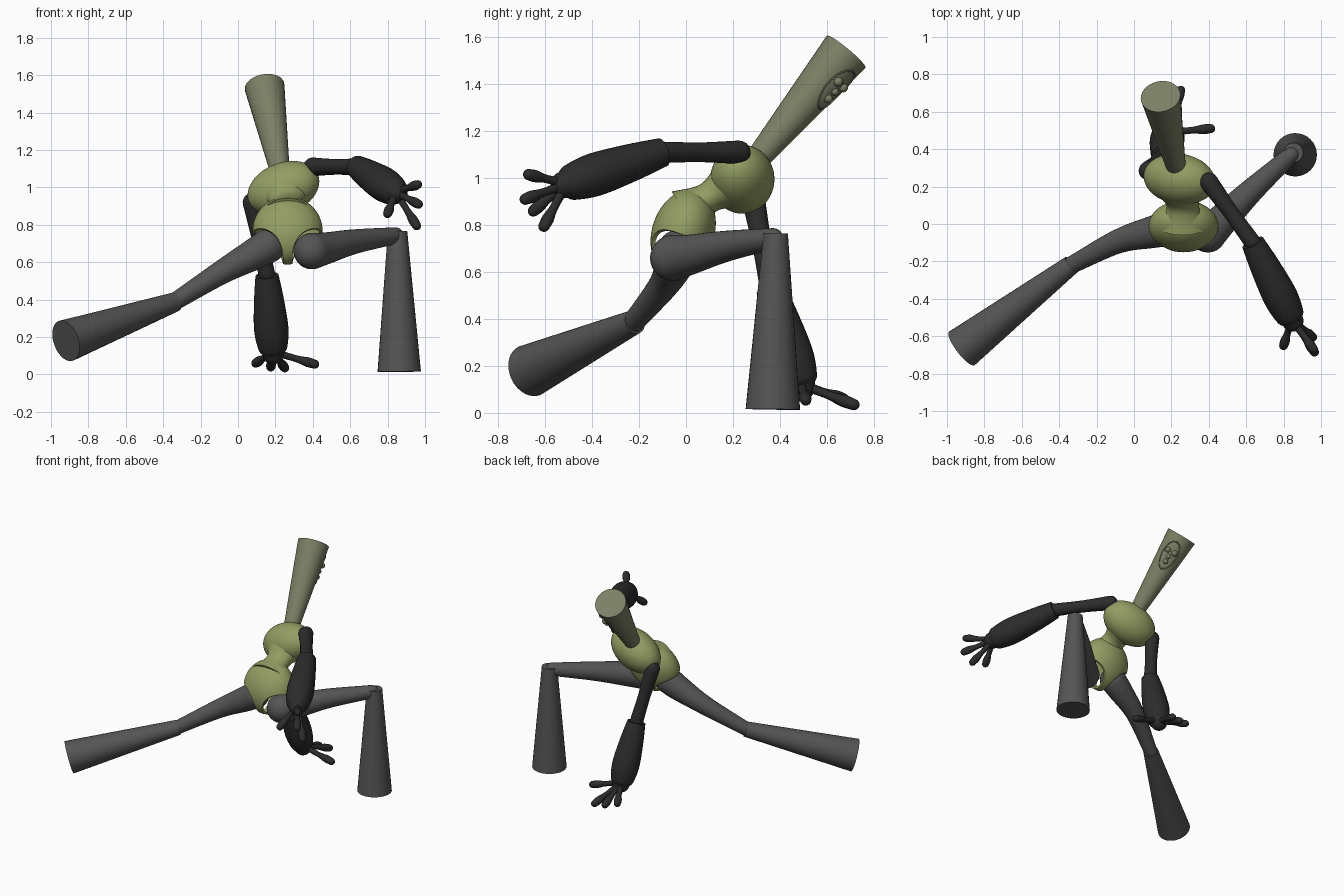
import bpy, bmesh
from math import sin, cos, pi, radians
from mathutils import Vector as V, Matrix

if "Cube" in bpy.data.objects:
    bpy.data.objects.remove(bpy.data.objects["Cube"])


def material(name, rgb):
    m = bpy.data.materials.new(name)
    m.diffuse_color = (*rgb, 1)
    m.use_nodes = True
    m.node_tree.nodes["Principled BSDF"].inputs["Base Color"].default_value = m.diffuse_color
    return m


OLIVE = material("olive", (0.29, 0.34, 0.125))
SAGE = material("sage", (0.20, 0.215, 0.13))
GREY = material("dark_grey", (0.09, 0.09, 0.09))
BLACK = material("near_black", (0.025, 0.025, 0.025))


def finish(name, bm, mat):
    bmesh.ops.recalc_face_normals(bm, faces=bm.faces)
    me = bpy.data.meshes.new(name)
    bm.to_mesh(me)
    bm.free()
    ob = bpy.data.objects.new(name, me)
    bpy.context.collection.objects.link(ob)
    if mat:
        me.materials.append(mat)
    smooth(ob)
    return ob


def smooth(ob):
    bpy.ops.object.select_all(action='DESELECT')
    ob.select_set(True)
    bpy.context.view_layer.objects.active = ob
    bpy.ops.object.shade_smooth_by_angle(angle=radians(40))


def spline(keys, steps=6):
    """Catmull-Rom through (x, y, z, r) keys."""
    k = [V(p) for p in keys]
    k = [2 * k[0] - k[1]] + k + [2 * k[-1] - k[-2]]
    out = []
    for i in range(1, len(k) - 2):
        a, b, c, d = k[i - 1:i + 3]
        for s in range(steps):
            t = s / steps
            out.append(0.5 * (2 * b + (c - a) * t + (2 * a - 5 * b + 4 * c - d) * t * t
                              + (3 * b - a - 3 * c + d) * t ** 3))
    return out + [k[-2]]


def tube(name, keys, mat, round_start=False, round_end=False, n=32, flat=1.0, side=V((1, 0, 0))):
    """Loft circular rings along a path; ends are flat or domed."""
    pts = spline(keys) if len(keys) > 2 else [V(k) for k in keys]

    def dome(end, inner):
        p, r = end.to_3d(), end.w
        d = (p - inner.to_3d()).normalized()
        return [V((*(p + d * r * sin(a)), r * cos(a))) for a in [pi / 2 * i / 6 for i in range(1, 6)] + [1.54]]
    head = dome(pts[0], pts[1])[::-1] if round_start else []
    tail = dome(pts[-1], pts[-2]) if round_end else []
    pts = head + pts + tail
    bm = bmesh.new()
    rings = []
    for i, p in enumerate(pts):
        t = (pts[min(i + 1, len(pts) - 1)].to_3d() - pts[max(i - 1, 0)].to_3d()).normalized()
        ref = side if abs(t.dot(side)) < 0.92 else V((0, 1, 0))
        u = (ref - t * t.dot(ref)).normalized()
        w = t.cross(u)
        rings.append([bm.verts.new(p.to_3d() + p.w * (u * cos(2 * pi * j / n) + w * flat * sin(2 * pi * j / n)))
                      for j in range(n)])
    for a, b in zip(rings, rings[1:]):
        for j in range(n):
            bm.faces.new((a[j], a[(j + 1) % n], b[(j + 1) % n], b[j]))
    bm.faces.new(rings[0])
    bm.faces.new(rings[-1])
    return finish(name, bm, mat)


def frame(x, z):
    """Rotation whose local x and (nearly) z follow the given directions."""
    x = V(x).normalized()
    y = V(z).cross(x).normalized()
    return Matrix((x, y, x.cross(y))).transposed().to_4x4()


def ellipsoid(name, centre, radii, rot, mat):
    bm = bmesh.new()
    m = Matrix.Translation(centre) @ rot @ Matrix.Diagonal((*radii, 1))
    bmesh.ops.create_uvsphere(bm, u_segments=48, v_segments=28, radius=1, matrix=m)
    return finish(name, bm, mat)


# Chest and waist
ellipsoid("chest", (0.243, 0.24, 0.995), (0.2, 0.132, 0.14),
          frame((0.36, -0.05, 0.14), (0, 0.6, 0.8)), OLIVE)
tube("waist", [(0.263, -0.01, 0.855, 0.13), (0.262, 0.06, 0.895, 0.095),
               (0.26, 0.11, 0.925, 0.088), (0.255, 0.17, 0.96, 0.125)], OLIVE, flat=0.78)

# Pelvis shell with two leg openings
rot = frame((1, 0, 0), (0, 0.33, 0.94))
centre = V((0.265, -0.012, 0.77))
pelvis = ellipsoid("pelvis", centre, (0.187, 0.132, 0.187), rot, OLIVE)
sol = pelvis.modifiers.new("shell", 'SOLIDIFY')
sol.thickness = 0.014
bpy.ops.object.modifier_apply(modifier="shell")
for s in (-1, 1):
    bm = bmesh.new()
    bmesh.ops.create_cone(bm, cap_ends=True, segments=48, radius1=1, radius2=1, depth=1,
                          matrix=Matrix.Translation(centre) @ rot @ Matrix.Translation((s * 0.195, 0, -0.175))
                          @ Matrix.Diagonal((0.17, 1, 0.165, 1)) @ Matrix.Rotation(pi / 2, 4, 'X'))
    cutter = finish("leg_hole_cutter", bm, None)
    cutter.hide_render = True
    bpy.context.view_layer.objects.active = pelvis
    mod = pelvis.modifiers.new("leg_hole", 'BOOLEAN')
    mod.operation, mod.solver, mod.object = 'DIFFERENCE', 'EXACT', cutter
    bpy.ops.object.modifier_apply(modifier="leg_hole")
    bpy.data.objects.remove(cutter)
smooth(pelvis)

# Head: a long flared cone
base, top = V((0.228, 0.29, 1.065)), V((0.142, 0.682, 1.538))
tube("head", [(*base, 0.05), (*top, 0.107)], SAGE)

# Face: raised oval rim, eyes and mouth on the lower side of the head
axis = (top - base).normalized()
across = (V((1, 0, 0)) - axis * axis.x).normalized()
down = axis.cross(across)
if down.z > 0:
    down = -down
L = (top - base).length


def on_face(along, turn, lift=0.0):
    t = 0.74 + along / L
    r = 0.05 + 0.057 * t + lift
    a = radians(38) + turn
    return base + axis * (L * t) + r * (down * cos(a) + across * sin(a))


bm = bmesh.new()
rim = [[bm.verts.new(on_face((0.105 + 0.005 * cos(b)) * cos(a), (0.62 + 0.05 * cos(b)) * sin(a), 0.005 * sin(b)))
        for b in [2 * pi * k / 8 for k in range(8)]] for a in [2 * pi * k / 48 for k in range(48)]]
for i in range(48):
    for k in range(8):
        a, b = rim[i], rim[(i + 1) % 48]
        bm.faces.new((a[k], a[(k + 1) % 8], b[(k + 1) % 8], b[k]))
finish("face_rim", bm, SAGE)
for name, along, turn, size in (("eye_left", 0.03, -0.28, 0.02), ("eye_right", 0.03, 0.28, 0.02),
                                ("nose", -0.01, 0, 0.016), ("mouth", -0.05, 0, 0.018)):
    ellipsoid(name, on_face(along, turn), (size, size, size), Matrix.Identity(4), SAGE)

# Legs: domed thigh, flared shin
LEGS = {
    "right": ([(0.395, -0.055, 0.66, 0.098), (0.47, 0.02, 0.675, 0.085), (0.62, 0.17, 0.71, 0.066),
               (0.84, 0.37, 0.742, 0.045)],
              [(0.853, 0.382, 0.765, 0.052), (0.862, 0.37, 0.015, 0.116)]),
    "left": ([(0.165, -0.03, 0.69, 0.092), (0.09, -0.045, 0.645, 0.085), (-0.09, -0.095, 0.545, 0.064),
              (-0.345, -0.225, 0.385, 0.046)],
             [(-0.335, -0.218, 0.388, 0.052), (-0.92, -0.665, 0.18, 0.113)]),
}
for which, (thigh, shin) in LEGS.items():
    tube(which + "_thigh", thigh, GREY, True, True)
    tube(which + "_shin", shin, GREY)

# Arms: slim upper arm, full forearm, four bulb-tipped fingers
ARMS = {
    "right": ((0.40, 0.225, 1.11), (0.635, -0.10, 1.11), (0.86, -0.54, 0.965),
              [(0.96, -0.67, 1.015), (0.965, -0.685, 0.91), (0.955, -0.605, 0.795), (0.80, -0.65, 0.86)]),
    "left": ((0.075, 0.285, 0.92), (0.155, 0.36, 0.53), (0.19, 0.50, 0.09),
             [(0.25, 0.715, 0.035), (0.175, 0.70, 0.04), (0.095, 0.67, 0.06), (0.41, 0.51, 0.055)]),
}
for which, (shoulder, elbow, wrist, tips) in ARMS.items():
    s, e, w = V(shoulder), V(elbow), V(wrist)
    tube(which + "_upper_arm", [(*s, 0.05), (*s.lerp(e, 0.5), 0.042), (*e, 0.045)], BLACK, True, True)
    tube(which + "_forearm", [(*e.lerp(w, f), r) for f, r in
                              ((0, 0.062), (0.3, 0.08), (0.65, 0.092), (0.88, 0.078), (0.95, 0.058))],
         BLACK, False, True)
    palm = e.lerp(w, 0.93)
    for i, tip in enumerate(tips):
        t = V(tip)
        start = palm.lerp(t, 0.12)
        tube(f"{which}_finger_{i + 1}", [(*start, 0.02), (*start.lerp(t, 0.5), 0.018), (*start.lerp(t, 0.8), 0.026),
                                         (*t, 0.024)], BLACK, True, True, n=16)
